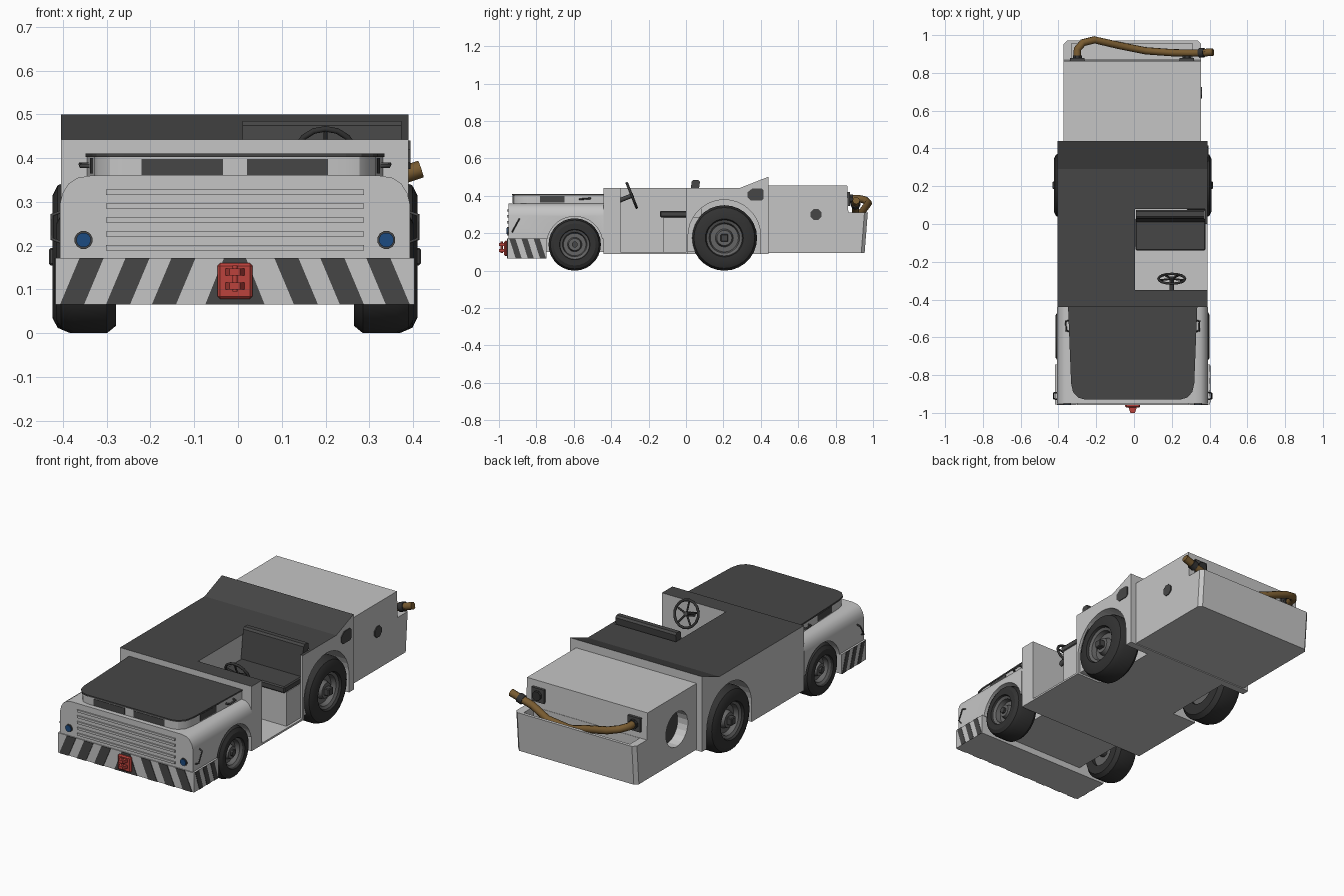
import bpy, bmesh, math
from mathutils import Vector, Matrix

if "Cube" in bpy.data.objects:
    bpy.data.objects.remove(bpy.data.objects["Cube"])

CX = -0.007  # body centre line


def material(name, rgb):
    m = bpy.data.materials.new(name)
    m.diffuse_color = (*rgb, 1)
    m.use_nodes = True
    m.node_tree.nodes["Principled BSDF"].inputs["Base Color"].default_value = m.diffuse_color
    return m


LIGHT = material("light grey paint", (0.56, 0.56, 0.56))
DARK = material("dark grey deck", (0.062, 0.062, 0.062))
TYRE = material("tyre black", (0.032, 0.032, 0.032))
RIM = material("rim grey", (0.13, 0.13, 0.13))
RED = material("hitch red", (0.5, 0.055, 0.045))
BLUE = material("lamp blue", (0.012, 0.07, 0.22))
BROWN = material("hose brown", (0.19, 0.105, 0.03))


def finish(name, bm, *mats):
    bmesh.ops.recalc_face_normals(bm, faces=bm.faces)
    me = bpy.data.meshes.new(name)
    bm.to_mesh(me)
    bm.free()
    for m in mats:
        me.materials.append(m)
    ob = bpy.data.objects.new(name, me)
    bpy.context.collection.objects.link(ob)
    return ob


def activate(ob):
    bpy.ops.object.select_all(action='DESELECT')
    ob.select_set(True)
    bpy.context.view_layer.objects.active = ob


def smooth(ob, deg=30):
    activate(ob)
    bpy.ops.object.shade_smooth_by_angle(angle=math.radians(deg))


def prism(name, pts, axis, a, b, mat, bevel=0):
    """Extrude a 2D outline along x, y or z from a to b."""
    place = {'x': lambda p, t: (t, p[0], p[1]), 'y': lambda p, t: (p[0], t, p[1]),
             'z': lambda p, t: (p[0], p[1], t)}[axis]
    bm = bmesh.new()
    lo = [bm.verts.new(place(p, a)) for p in pts]
    hi = [bm.verts.new(place(p, b)) for p in pts]
    bm.faces.new(lo)
    bm.faces.new(hi)
    for i in range(len(pts)):
        j = (i + 1) % len(pts)
        bm.faces.new((lo[i], lo[j], hi[j], hi[i]))
    if bevel:
        bmesh.ops.bevel(bm, geom=bm.edges[:], offset=bevel, segments=1, affect='EDGES')
    return finish(name, bm, mat)


def box(name, x0, x1, y0, y1, z0, z1, mat, bevel=0):
    return prism(name, [(x0, y0), (x1, y0), (x1, y1), (x0, y1)], 'z', z0, z1, mat, bevel)


def ngon(cu, cv, r, n=8):
    return [(cu + r * math.cos(math.tau * (i + .5) / n), cv + r * math.sin(math.tau * (i + .5) / n))
            for i in range(n)]


def cut(ob, cutter):
    activate(ob)
    mod = ob.modifiers.new("cut", 'BOOLEAN')
    mod.operation, mod.solver, mod.object = 'DIFFERENCE', 'EXACT', cutter
    bpy.ops.object.modifier_apply(modifier=mod.name)
    bpy.data.objects.remove(cutter)


def tube(name, pts, r, mat, cyclic=False, res=2):
    cu = bpy.data.curves.new(name, 'CURVE')
    cu.dimensions, cu.bevel_depth, cu.bevel_resolution, cu.use_fill_caps = '3D', r, res, True
    sp = cu.splines.new('POLY')
    sp.points.add(len(pts) - 1)
    for p, co in zip(sp.points, pts):
        p.co = (*co, 1)
    sp.use_cyclic_u = cyclic
    cu.materials.append(mat)
    ob = bpy.data.objects.new(name, cu)
    bpy.context.collection.objects.link(ob)
    activate(ob)
    bpy.ops.object.convert(target='MESH')
    return ob


def arch(y, z, r):
    """Wheel well outline: half circle on straight legs."""
    return [(y + r * math.cos(math.pi * i / 18), z + r * math.sin(math.pi * i / 18))
            for i in range(19)] + [(y - r, -0.1), (y + r, -0.1)]


def wheel(name, y, r, rim, outer, inner, side, n=28):
    """Lathe a tyre and a recessed rim around the x axis."""
    w = outer - inner
    prof = [(0.02, inner + .02), (rim, inner + .02), (rim, inner), (r * .88, inner), (r, inner + w * .15),
            (r, outer - w * .28), (r * .93, outer - w * .08), (r * .8, outer), (rim * 1.06, outer),
            (rim, outer - .012), (rim * .85, outer - .02), (rim * .78, outer - .045),
            (rim * .5, outer - .045), (rim * .42, outer - .02), (0.001, outer - .02)]
    bm = bmesh.new()
    rings = [[bm.verts.new((CX + side * x, y + q * math.cos(math.tau * i / n), r + q * math.sin(math.tau * i / n)))
              for i in range(n)] for q, x in prof]
    for k in range(len(prof) - 1):
        for i in range(n):
            j = (i + 1) % n
            f = bm.faces.new((rings[k][i], rings[k][j], rings[k + 1][j], rings[k + 1][i]))
            f.material_index = 0 if 1 <= k <= 8 else 1
    smooth(finish(name, bm, TYRE, RIM))


# middle body with raised rear fin
mid = prism("middle_body", [(-.44, .09), (.44, .09), (.44, .50), (.435, .50), (.29, .443), (-.44, .443)],
            'x', CX - .397, CX + .397, LIGHT)
for s in (-1, 1):
    a, b = sorted((CX + s * .25, CX + s * .6))
    cut(mid, prism("well_cutter", arch(.205, .185, .194), 'x', a, b, LIGHT))
cut(mid, box("door_cutter", .005, .6, -.35, .0, .10, 1, LIGHT))
cut(mid, box("seat_cutter", .005, .376, -.02, .08, .10, 1, LIGHT))
mid.data.materials.clear()
mid.data.materials.append(LIGHT)
mid.data.materials.append(DARK)
for f in mid.data.polygons:  # dark deck on top
    f.material_index = int(f.normal.z > .5 and f.center.z > .42)

# driver's seat and steering
box("seat_base", .005, .376, -.12, .08, .10, .285, LIGHT)
box("seat_cushion", .008, .378, -.14, .03, .285, .32, DARK, .006)
prism("seat_back", [(.01, .31), (.05, .31), (.075, .475), (.065, .485), (.04, .485), (.03, .475)],
      'x', .01, .374, DARK)
hub = Vector((.2, -.29, .402))
u, v = Vector((1, 0, 0)), Vector((0, .05, -.125)).normalized()
ring = [hub + .07 * (u * math.cos(math.tau * i / 16) + v * math.sin(math.tau * i / 16)) for i in range(16)]
tube("steering_wheel", ring, .007, TYRE, True)
for i in range(5):
    a = math.tau * i / 5 - math.pi / 2
    tube("steering_spoke", [hub, hub + .068 * (u * math.cos(a) + v * math.sin(a))], .005, TYRE, res=1)
tube("steering_column", [hub + Vector((0, .008, .003)), (.2, -.355, .375)], .012, DARK)

# front fenders with wheel wells
half = [(.40, .17), (.40, .295), (.394, .32), (.38, .342), (.36, .355), (.33, .36)]
fender = prism("front_fenders", [(CX + x, z) for x, z in half] + [(CX - x, z) for x, z in reversed(half)],
               'y', -.95, -.44, LIGHT)
for s in (-1, 1):
    a, b = sorted((CX + s * .25, CX + s * .6))
    cut(fender, prism("well_cutter", arch(-.595, .14, .15), 'x', a, b, LIGHT))
smooth(fender)
box("front_underbody", CX - .25, CX + .25, -.75, -.44, .10, .18, LIGHT)

# hood with dark lid and vents
hp = [(.338, -.44), (.322, -.84), (.312, -.885), (.285, -.915), (.25, -.925)]


def hood_outline(grow):
    h = [(x + grow, y - (grow if y < -.5 else 0)) for x, y in hp]
    return [(CX + x, y) for x, y in h] + [(CX - x, y) for x, y in reversed(h)]


smooth(prism("hood", hood_outline(0), 'z', .35, .403, LIGHT))
prism("hood_lid", hood_outline(.004), 'z', .403, .411, DARK)
for s in (-1, 1):
    x = CX + s * .12
    box("hood_front_vent", x - .093, x + .093, -.928, -.922, .362, .398, DARK)
    o = [(CX + s * .331, -.65), (CX + s * .3262, -.78), (CX + s * .318, -.78), (CX + s * .323, -.65)]
    prism("hood_side_vent", o, 'z', .365, .40, DARK)
    tube("hood_latch", [(CX + s * .325, -.57, .382), (CX + s * .352, -.565, .382),
                        (CX + s * .354, -.515, .386), (CX + s * .33, -.51, .386)], .005, DARK, res=1)

# grille slats and headlights
for i in range(5):
    z = .195 + .0318 * i
    box("grille_slat", CX - .295, CX + .295, -.957, -.945, z - .006, z + .006, LIGHT)
for s in (-1, 1):
    x = CX + s * .346
    prism("headlight_ring", ngon(x, .213, .021, 12), 'y', -.955, -.945, DARK)
    prism("headlight", ngon(x, .213, .017, 12), 'y', -.959, -.95, BLUE)
    X = CX + s * .40
    tube("fender_handle", [(X - s * .01, -.93, .205), (X + s * .018, -.925, .215),
                           (X + s * .018, -.895, .27), (X - s * .01, -.89, .28)], .004, DARK, res=1)

# striped bumper
box("bumper", CX - .41, CX + .41, -.955, -.745, .065, .172, LIGHT)
for s in (-1, 1):
    for t in (.09, .195, .30):
        o = [(t, .172), (t + .055, .172), (t + .1, .065), (t + .045, .065)]
        prism("bumper_front_stripe", [(CX + s * x, z) for x, z in o], 'y', -.958, -.954, DARK)
    for t in (-.945, -.88, -.815):
        o = [(t, .172), (t + .032, .172), (t + .067, .065), (t + .035, .065)]
        prism("bumper_side_stripe", o, 'x', CX + s * .409, CX + s * .412, DARK)
o = [(-.025, .172), (.025, .172), (.068, .065), (-.068, .065)]
prism("bumper_centre_stripe", [(CX + x, z) for x, z in o], 'y', -.958, -.954, DARK)

# red tow hitch
box("hitch_plate", CX - .04, CX + .04, -.972, -.953, .078, .16, RED, .006)
for z in (.108, .14):
    prism("hitch_jaw", [(CX - .024, -.965), (CX + .024, -.965), (CX + .012, -1), (CX - .012, -1)],
          'z', z - .008, z + .008, RED)
tube("hitch_pin", [(CX, -.985, .095), (CX, -.985, .155)], .006, RED)

# rear equipment box with hose tray and round intake
rear = prism("rear_box", [(.44, .095), (.955, .095), (.972, .31), (.868, .31), (.862, .455), (.44, .455)],
             'x', CX - .365, CX + .362, LIGHT)
bm = bmesh.new()
bm.from_mesh(rear.data)
es = [e for e in bm.edges if all(w.co.y > .9 for w in e.verts)
      and abs(e.verts[0].co.z - e.verts[1].co.z) > .1]
bmesh.ops.bevel(bm, geom=es, offset=.018, segments=1, affect='EDGES')
bm.to_mesh(rear.data)
bm.free()
cut(rear, box("tray_cutter", -.33, .31, .87, .955, .24, .5, LIGHT))
cut(rear, prism("intake_cutter", ngon(.61, .27, .095, 20), 'x', -.5, -.30, LIGHT))
prism("intake_back", ngon(.61, .27, .094, 20), 'x', -.312, -.299, DARK)
prism("rear_side_plug", ngon(.695, .30, .032), 'x', .35, .36, DARK)
prism("side_filler_plate", [(.33, .39), (.345, .375), (.405, .375), (.415, .385), (.415, .43), (.405, .44),
                            (.355, .44), (.33, .42)], 'x', .385, .394, DARK)

# hose with flanges and plug
for x in (-.3, .28):
    box("hose_flange", x - .038, x + .038, .86, .878, .345, .42, DARK)
    prism("hose_socket", ngon(x, .383, .026), 'y', .87, .892, TYRE)
path = [(-.3, .87, .383), (-.3, .925, .385), (-.27, .96, .377), (-.21, .975, .36), (-.08, .945, .32),
        (.06, .917, .275), (.2, .907, .285), (.29, .905, .335), (.38, .907, .362)]
smooth(tube("hose", path, .02, BROWN), 50)
tube("hose_collar", [(.345, .906, .35), (.372, .907, .36)], .026, TYRE)
tube("hose_plug", [(.37, .907, .359), (.418, .91, .375)], .02, BROWN)

# wheels and axles
for s, side in ((-1, "left"), (1, "right")):
    wheel("front_wheel_" + side, -.595, .14, .077, .408, .272, s)
    wheel("rear_wheel_" + side, .205, .175, .096, .417, .272, s)
    X = CX + s * .40
    prism("front_hub", ngon(-.595, .14, .017), 'x', CX + s * .36, CX + s * .40, DARK)
    box("rear_hub", min(CX + s * .36, CX + s * .425), max(CX + s * .36, CX + s * .425),
        .185, .225, .155, .195, DARK, .004)
for y, z in ((-.595, .14), (.205, .175)):
    tube("axle", [(CX - .33, y, z), (CX + .33, y, z)], .025, DARK)
